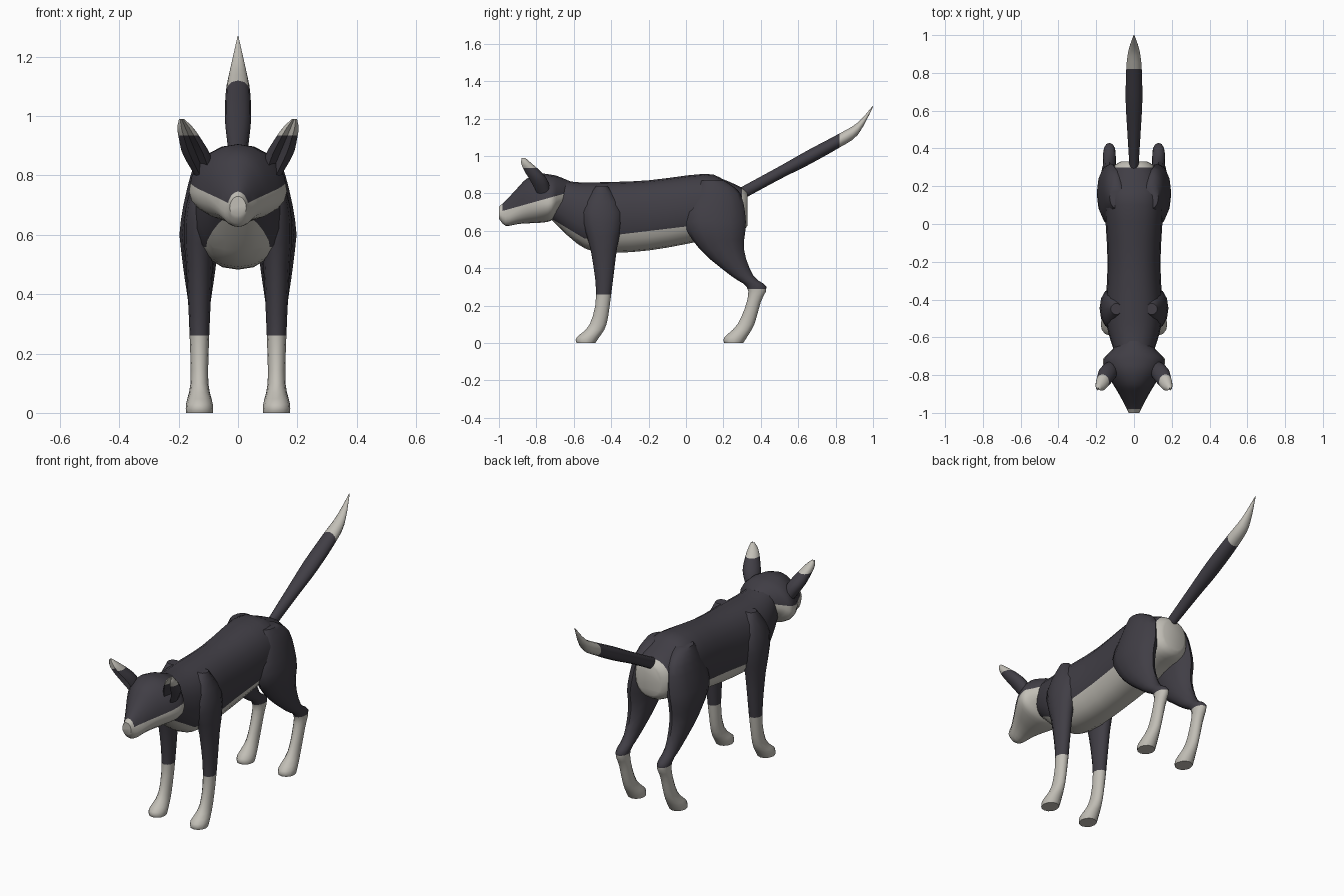
import bpy, bmesh, math
from mathutils import Vector

if "Cube" in bpy.data.objects:
    bpy.data.objects.remove(bpy.data.objects["Cube"])


def make_material(name, color):
    mat = bpy.data.materials.new(name)
    mat.use_nodes = True
    mat.diffuse_color = color
    mat.node_tree.nodes["Principled BSDF"].inputs["Base Color"].default_value = color
    return mat


CHARCOAL = make_material("charcoal fur", (.052, .048, .06, 1))
CREAM = make_material("cream fur", (.54, .52, .47, 1))


def smooth_rows(rows, steps=3):
    """Add flowing in-between sections to the given ones."""
    rows = [Vector(row) for row in rows]
    padded = [rows[0], *rows, rows[-1]]
    result = []
    for before, start, end, after in zip(padded, padded[1:], padded[2:], padded[3:]):
        for step in range(steps):
            t = step / steps
            leave, arrive = (end - before) / 2, (after - start) / 2
            bend = 3 * (end - start) - 2 * leave - arrive
            twist = leave + arrive - 2 * (end - start)
            result.append(start + leave * t + bend * t ** 2 + twist * t ** 3)
    return result + [rows[-1]]


def centred(t):
    return 0


def loft(name, axis, rows, borders, centre_x=centred, side=1, sides=12,
         middle=.5, roundness=1, cupped=False):
    """Rows hold: position along the axis, half width, low edge, high edge.
    Borders hold: y, z of a colour border and the y, z direction of its cream side."""
    bm = bmesh.new()
    rings = []
    for along, half_width, low, high in smooth_rows(rows):
        centre = low + (high - low) * middle
        ring = []
        for k in range(sides):
            angle = math.tau * k / sides
            u, v = [math.copysign(abs(w) ** roundness, w)
                    for w in (math.cos(angle), math.sin(angle))]
            if cupped and v < -.95:
                v = .4
            across = centre + v * (high - centre if v > 0 else centre - low)
            x = side * (centre_x(along) + u * half_width)
            place = (x, along, across) if axis == "y" else (x, across, along)
            ring.append(bm.verts.new(place))
        rings.append(ring)
    for ring, following in zip(rings, rings[1:]):
        for k in range(sides):
            bm.faces.new((ring[k - 1], ring[k], following[k], following[k - 1]))
    bm.faces.new(rings[0])
    bm.faces.new(rings[-1])
    bmesh.ops.recalc_face_normals(bm, faces=bm.faces)

    # clean cuts along the colour borders, cream on the far side
    planes = [(Vector((0, y, z)), Vector((0, ny, nz))) for y, z, ny, nz in borders]
    for point, normal in planes:
        bmesh.ops.bisect_plane(bm, geom=bm.verts[:] + bm.edges[:] + bm.faces[:],
                               plane_co=point, plane_no=normal, dist=.0005)
    for face in bm.faces:
        spot = face.calc_center_median()
        face.material_index = int(any((spot - p).dot(n) > 0 for p, n in planes))

    mesh = bpy.data.meshes.new(name)
    bm.to_mesh(mesh)
    bm.free()
    mesh.materials.append(CHARCOAL)
    mesh.materials.append(CREAM)
    part = bpy.data.objects.new(name, mesh)
    bpy.context.collection.objects.link(part)
    bpy.ops.object.select_all(action="DESELECT")
    part.select_set(True)
    bpy.context.view_layer.objects.active = part
    bpy.ops.object.shade_smooth_by_angle(angle=math.radians(50))


# torso: cream chest, belly and rump
loft("torso", "y",
     [(-.74, .08, .68, .88), (-.58, .135, .53, .86), (-.45, .15, .485, .86),
      (-.2, .14, .495, .87), (.1, .155, .55, .905), (.2, .145, .58, .875),
      (.3, .11, .6, .83), (.33, .07, .63, .8)],
     borders=[(-.57, .575, -.6, -1), (-.36, .58, .12, -1), (.3, 0, 1, 0)],
     sides=20, roundness=.88)

# head: cream nose, muzzle and cheeks
loft("head", "y",
     [(-1, .028, .665, .73), (-.965, .045, .627, .76), (-.9, .08, .636, .83),
      (-.85, .11, .64, .88), (-.78, .15, .643, .905), (-.72, .165, .655, .9),
      (-.68, .13, .7, .89), (-.62, .07, .74, .865)],
     borders=[(-.95, .715, .28, -1), (-.98, 0, -1, 0)],
     sides=20, middle=.38)

# tail with cream tip
loft("tail", "y",
     [(.27, .022, .75, .82), (.5, .036, .875, .945), (.65, .044, .95, 1.03),
      (.82, .041, 1.045, 1.12), (.92, .029, 1.115, 1.18), (1, .002, 1.262, 1.27)],
     borders=[(.82, 0, 1, 0)])


def paw(toe):
    """Sole, toes and ankle, measured back from the toe."""
    return [(0, .045, toe, toe + .1), (.03, .045, toe, toe + .12),
            (.1, .03, toe + .07, toe + .16)]


def leg_x(z):
    return .13 - .15 * max(0, z - .6)


def ear_x(z):
    return .11 + .42 * (z - .8)


FRONT_LEG = paw(-.585) + [(.26, .033, -.48, -.4), (.5, .045, -.51, -.37),
                          (.7, .06, -.56, -.34), (.84, .03, -.48, -.42)]
HIND_LEG = paw(.205) + [(.22, .03, .325, .4), (.3, .033, .325, .43),
                        (.36, .036, .24, .36), (.5, .056, .075, .31),
                        (.65, .07, -.01, .32), (.8, .06, .04, .29),
                        (.87, .04, .08, .2)]
EAR = [(.8, .035, -.8, -.72), (.87, .046, -.84, -.74), (.92, .038, -.87, -.78),
       (.96, .027, -.885, -.825), (.99, .009, -.88, -.86)]

# paired legs with cream socks, cupped ears with cream tips
for side, label in ((1, "left"), (-1, "right")):
    loft("front_leg_" + label, "z", FRONT_LEG, [(0, .26, 0, -1)], leg_x, side)
    loft("hind_leg_" + label, "z", HIND_LEG, [(0, .29, 0, -1)], leg_x, side)
    loft("ear_" + label, "z", EAR, [(0, .935, 0, 1)], ear_x, side, cupped=True)
